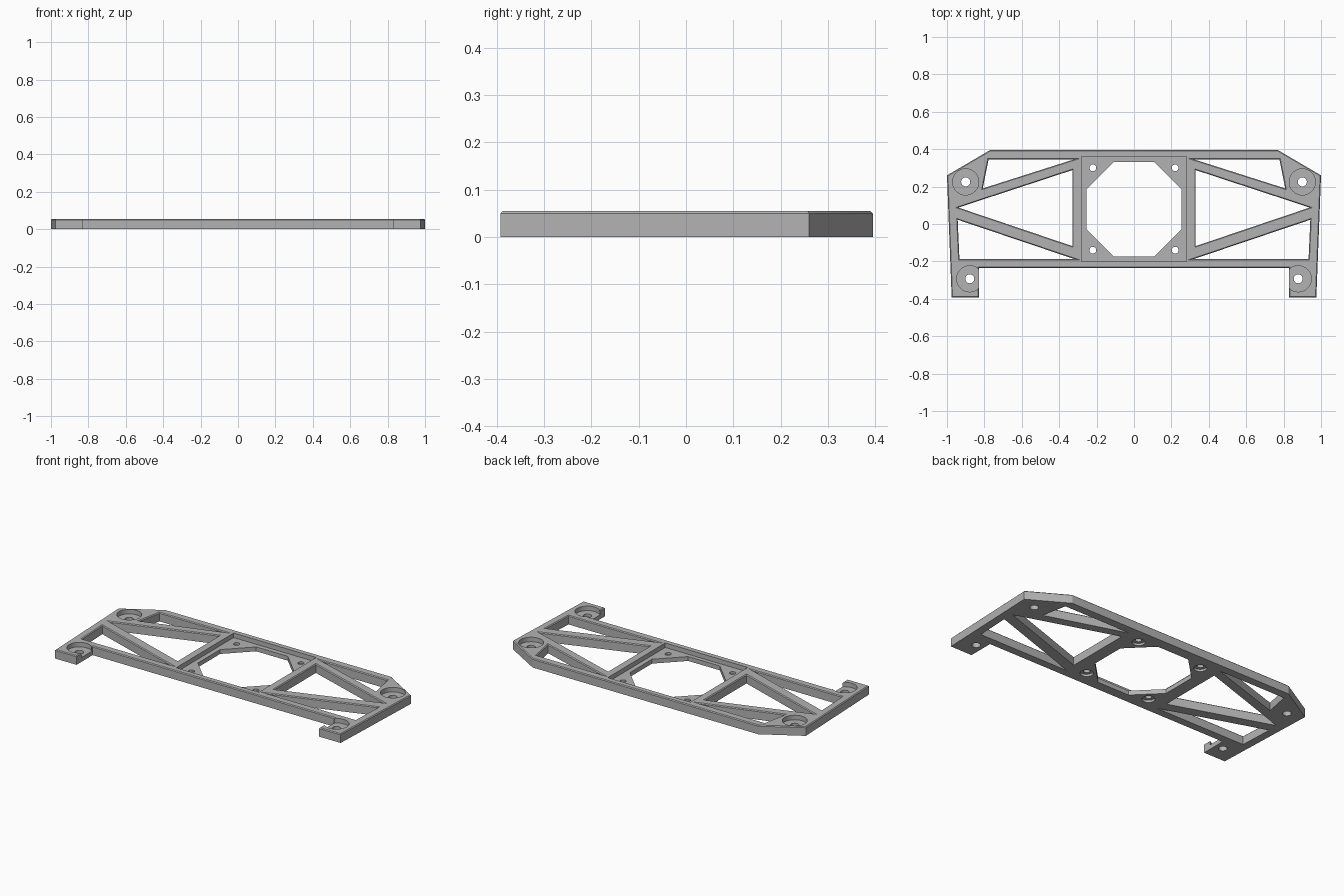
import bpy, bmesh, math
from mathutils import Vector

if "Cube" in bpy.data.objects:
    bpy.data.objects.remove(bpy.data.objects["Cube"])

TOP, EDGE, FLOOR, CHAMFER = 0.055, 0.05, 0.027, 0.005

grey = bpy.data.materials.new("mid grey")
grey.use_nodes = True
grey.diffuse_color = (0.45, 0.45, 0.45, 1)
grey.node_tree.nodes["Principled BSDF"].inputs["Base Color"].default_value = grey.diffuse_color


def offset(points, d):
    """Move every side of a counter-clockwise polygon outwards by d."""
    pts = [Vector(p) for p in points]
    result = []
    for i, p in enumerate(pts):
        a = (p - pts[i - 1]).normalized()
        b = (pts[(i + 1) % len(pts)] - p).normalized()
        na, nb = Vector((a.y, -a.x)), Vector((b.y, -b.x))
        result.append(p + (na + nb) * d / (1 + na.dot(nb)))
    return result


def loft(bm, points, layers):
    """Stack offset copies of a polygon, given as (height, offset), into a solid."""
    area = sum(points[i - 1][0] * p[1] - p[0] * points[i - 1][1] for i, p in enumerate(points))
    if area < 0:
        points = points[::-1]
    rings = [[bm.verts.new((p.x, p.y, z)) for p in offset(points, d)] for z, d in layers]
    bm.faces.new(rings[0][::-1])
    bm.faces.new(rings[-1])
    n = len(points)
    for low, high in zip(rings, rings[1:]):
        for i in range(n):
            j = (i + 1) % n
            bm.faces.new((low[i], low[j], high[j], high[i]))


def circle(x, y, r, n=32):
    return [(x + r * math.cos(math.tau * i / n), y + r * math.sin(math.tau * i / n)) for i in range(n)]


def mirror(points, s):
    return [(x * s, y) for x, y in points]


def make(name, shapes):
    bm = bmesh.new()
    for points, layers in shapes:
        loft(bm, points, layers)
    mesh = bpy.data.meshes.new(name)
    bm.to_mesh(mesh)
    bm.free()
    mesh.materials.append(grey)
    obj = bpy.data.objects.new(name, mesh)
    bpy.context.collection.objects.link(obj)
    return obj


# Outer plate with a chamfered top rim
half = [(0.77, 0.395), (1.0, 0.26), (0.975, -0.392), (0.828, -0.392), (0.828, -0.235)]
outline = half + mirror(half, -1)[::-1]
frame = make("mounting_frame", [(outline, [(0, 0), (EDGE, 0), (TOP, -CHAMFER)])])

# Truss windows with chamfered rims
windows = [
    [(0.955, 0.088), (0.325, 0.295), (0.325, -0.125)],
    [(0.782, 0.35), (0.29, 0.35), (0.815, 0.183)],
    [(0.948, 0.03), (0.29, -0.192), (0.938, -0.192)],
]
flared = [(-0.02, -CHAMFER), (EDGE, -CHAMFER), (TOP + 0.001, 0.001)]
truss = [(mirror(w, s), flared) for w in windows for s in (1, -1)]

# Square seat, and counterbores for the corner screws
sunk = [(FLOOR, 0), (TOP + 0.02, 0)]
pads = [(s * x, y) for x, y in ((0.9, 0.225), (0.878, -0.293)) for s in (1, -1)]
seat = [([(-0.282, -0.2), (0.282, -0.2), (0.282, 0.36), (-0.282, 0.36)], sunk)]
seat += [(circle(x, y, 0.07), sunk) for x, y in pads]

# Octagonal opening and all screw holes
through = [(-0.02, 0), (TOP + 0.02, 0)]
corner = [(0.253, 0.108), (0.108, 0.253)]
quarter = corner + mirror(corner, -1)[::-1]
octagon = [(x, y + 0.078) for x, y in quarter + [(-x, -y) for x, y in quarter]]
inner = [(sx * 0.22, 0.08 + sy * 0.22) for sx in (1, -1) for sy in (1, -1)]
holes = [(octagon, through)]
holes += [(circle(x, y, 0.024), through) for x, y in pads]
holes += [(circle(x, y, 0.018), through) for x, y in inner]

# Wider screw head pockets underneath the seat
pockets = [(circle(x, y, 0.036), [(-0.02, 0), (0.014, 0)]) for x, y in inner]

for name, shapes in (("truss", truss), ("seat", seat), ("hole", holes), ("pocket", pockets)):
    cutter = make(name + "_cutter", shapes)
    cutter.hide_render = True
    cutter.hide_set(True)
    mod = frame.modifiers.new(name, "BOOLEAN")
    mod.operation, mod.solver, mod.object = "DIFFERENCE", "EXACT", cutter

# Bake the cuts and drop the cutters
bpy.context.view_layer.update()
baked = bpy.data.meshes.new_from_object(frame.evaluated_get(bpy.context.evaluated_depsgraph_get()))
cutters = [m.object for m in frame.modifiers]
frame.modifiers.clear()
frame.data = baked
for cutter in cutters:
    bpy.data.objects.remove(cutter)

bpy.ops.object.select_all(action="DESELECT")
frame.select_set(True)
bpy.context.view_layer.objects.active = frame
bpy.ops.object.shade_smooth_by_angle(angle=math.radians(25))
